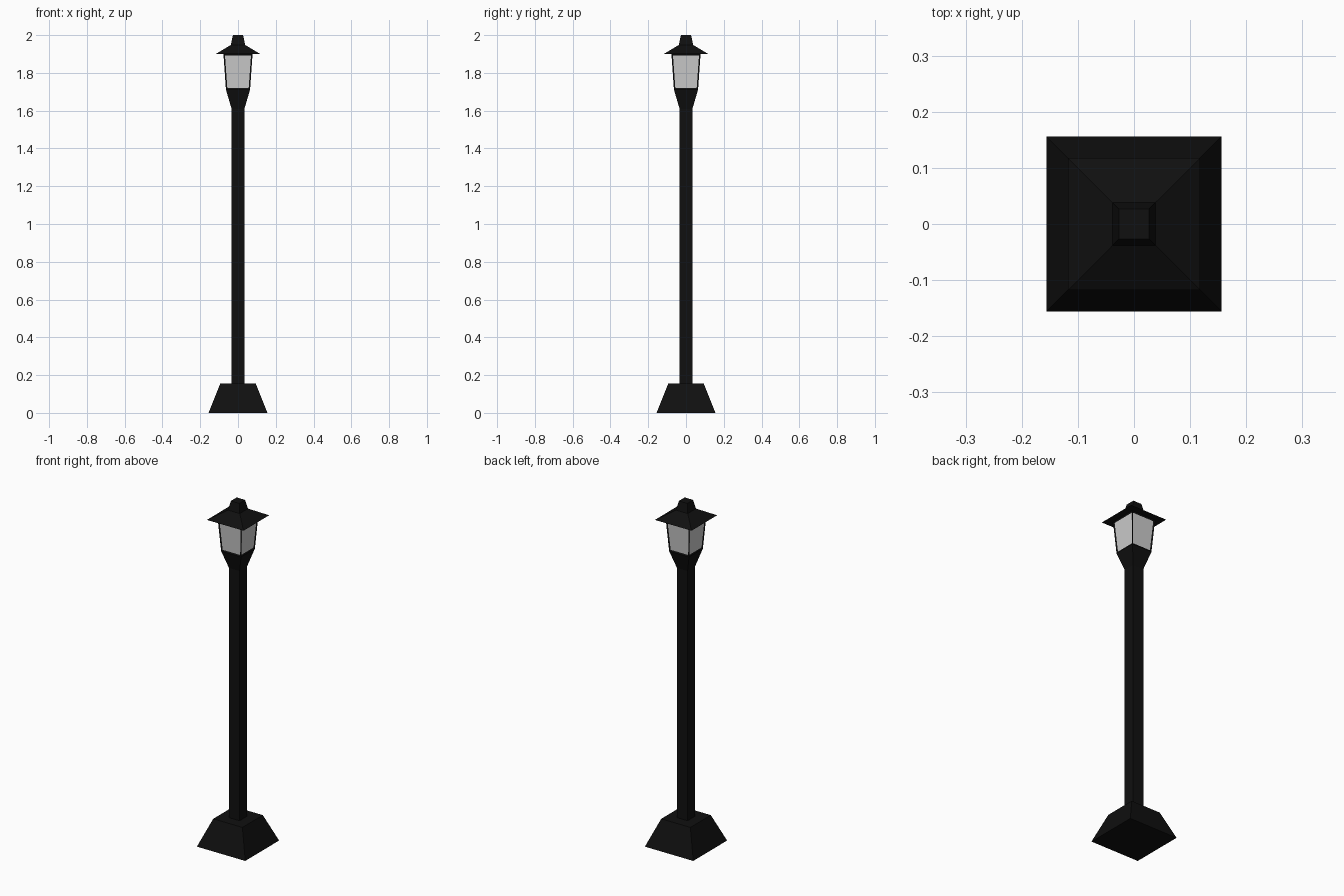
import bpy, bmesh

if "Cube" in bpy.data.objects:
    bpy.data.objects.remove(bpy.data.objects["Cube"])


def material(name, rgb):
    m = bpy.data.materials.new(name)
    m.diffuse_color = (*rgb, 1)
    m.use_nodes = True
    m.node_tree.nodes["Principled BSDF"].inputs["Base Color"].default_value = m.diffuse_color
    return m


black = material("black_metal", (0.005, 0.005, 0.005))
glass = material("pale_glass", (0.8, 0.8, 0.8))


def square_stack(name, profile, panes=False):
    """Closed square solid through (half_width, z) rings; panes insets glass in the sides."""
    bm = bmesh.new()
    rings = [[bm.verts.new((sx * h, sy * h, z))
              for sx, sy in ((-1, -1), (1, -1), (1, 1), (-1, 1))] for h, z in profile]
    sides = []
    for a, b in zip(rings, rings[1:]):
        for i in range(4):
            j = (i + 1) % 4
            sides.append(bm.faces.new((a[i], a[j], b[j], b[i])))
    bm.faces.new(rings[0][::-1])
    bm.faces.new(rings[-1])
    bm.normal_update()
    if panes:
        bmesh.ops.inset_individual(bm, faces=sides, thickness=0.011)
        for f in sides:
            f.material_index = 1
        # recess each pane behind its frame
        for f in sides:
            n = f.normal.copy()
            for v in f.verts:
                v.co -= n * 0.004
    mesh = bpy.data.meshes.new(name)
    bm.to_mesh(mesh)
    bm.free()
    mesh.materials.append(black)
    if panes:
        mesh.materials.append(glass)
    obj = bpy.data.objects.new(name, mesh)
    bpy.context.collection.objects.link(obj)
    return obj


# Tapered foot and square post
square_stack("base", [(0.156, 0), (0.094, 0.155)])
square_stack("post", [(0.034, 0.155), (0.034, 1.61)])

# Lantern: flared cup, glazed housing, roof with finial
square_stack("lantern_cup", [(0.034, 1.61), (0.064, 1.712)])
square_stack("lantern_housing", [(0.064, 1.712), (0.077, 1.9)], panes=True)
square_stack("roof", [(0.118, 1.9), (0.038, 1.948), (0.027, 2.0)])
